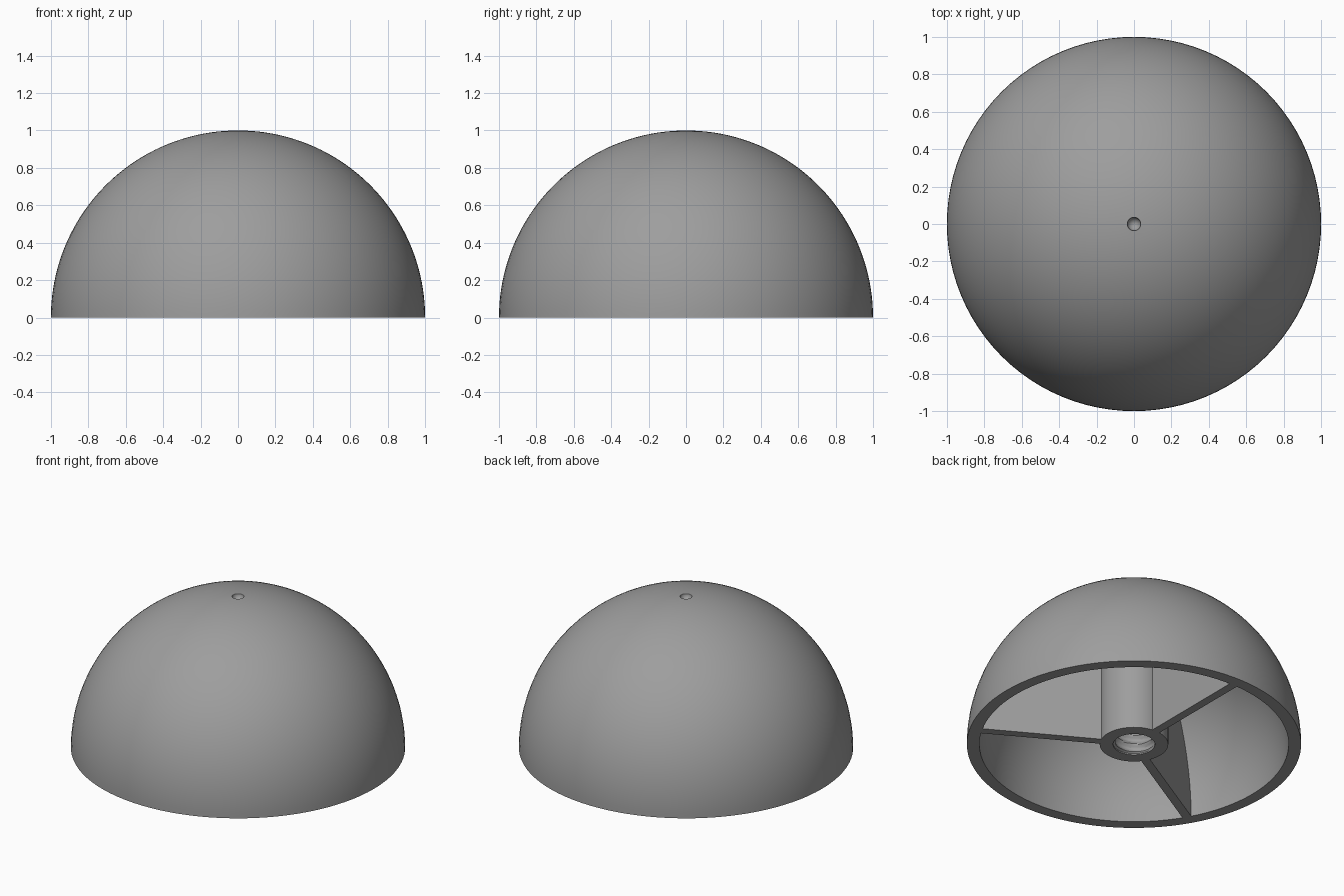
import bpy, bmesh, math

if "Cube" in bpy.data.objects:
    bpy.data.objects.remove(bpy.data.objects["Cube"])

R_OUT, R_IN = 1.0, 0.925        # dome shell radii
HUB_R, BORE_R = 0.205, 0.125    # centre boss and its threaded bore
BORE_TOP, PITCH, CREST = 0.5, 0.06, 0.015
RIB_T = 0.055
SEGS = 96

grey = bpy.data.materials.new("mid_grey")
grey.diffuse_color = (0.34, 0.34, 0.34, 1)
grey.use_nodes = True
grey.node_tree.nodes["Principled BSDF"].inputs["Base Color"].default_value = grey.diffuse_color


def finish(name, bm):
    """Weld, orient and shade the mesh, then link it as a named object."""
    bmesh.ops.remove_doubles(bm, verts=bm.verts, dist=1e-5)
    bmesh.ops.recalc_face_normals(bm, faces=bm.faces)
    mesh = bpy.data.meshes.new(name)
    bm.to_mesh(mesh)
    bm.free()
    mesh.materials.append(grey)
    obj = bpy.data.objects.new(name, mesh)
    bpy.context.collection.objects.link(obj)
    bpy.ops.object.select_all(action='DESELECT')
    obj.select_set(True)
    bpy.context.view_layer.objects.active = obj
    bpy.ops.object.shade_smooth_by_angle(angle=math.radians(30))
    return obj


def lathe(name, profile, closed=False, radius=lambda r, z, a: r):
    """Spin an (r, z) profile round the z axis; radius() may vary by angle."""
    bm = bmesh.new()
    rows = []
    for r, z in profile:
        row = []
        for j in range(SEGS):
            a = 2 * math.pi * j / SEGS
            q = radius(r, z, a)
            row.append(bm.verts.new((q * math.cos(a), q * math.sin(a), z)))
        rows.append(row)
    pairs = list(zip(rows, rows[1:]))
    if closed:
        pairs.append((rows[-1], rows[0]))
    for lo, hi in pairs:
        for j in range(SEGS):
            k = (j + 1) % SEGS
            bm.faces.new((lo[j], lo[k], hi[k], hi[j]))
    return finish(name, bm)


def arc(r, a0, a1, n, z0=0.0):
    """Points of an arc in the (r, z) plane, angles measured from the r axis."""
    return [(r * math.cos(a0 + (a1 - a0) * i / n),
             z0 + r * math.sin(a0 + (a1 - a0) * i / n)) for i in range(n + 1)]


# Hollow dome with a small round dimple at the crown
half = math.pi / 2
DIMPLE = 0.036
crown = math.acos(DIMPLE / R_OUT)
dome = (arc(DIMPLE, -half, 0, 6, math.sin(crown))
        + arc(R_OUT, crown, 0, 40)[1:]
        + arc(R_IN, 0, half, 40))
lathe("dome_shell", dome)


# Centre boss with a blind threaded bore
def thread(r, z, a):
    if r != BORE_R or not 0.01 < z < BORE_TOP - 0.001:
        return r
    phase = (z / PITCH - a / (2 * math.pi)) % 1
    ridge = max(0.0, 1 - abs(phase - 0.5) * 2.6)
    return r - CREST * ridge


steps = 64
boss = [(0, 0.93), (HUB_R, 0.93), (HUB_R, 0)]
boss += [(BORE_R, BORE_TOP * i / steps) for i in range(steps + 1)]
boss += [(0, BORE_TOP)]
lathe("threaded_boss", boss, radius=thread)

# Three upright ribs joining the boss to the shell
RIB_R, RIB_START = 0.935, HUB_R - 0.012
outline = [(RIB_START, 0)] + arc(RIB_R, 0, math.acos(RIB_START / RIB_R), 32)
for n in range(3):
    a = math.radians(90 + 120 * n)
    c, s = math.cos(a), math.sin(a)
    bm = bmesh.new()
    sides = []
    for t in (-RIB_T / 2, RIB_T / 2):
        sides.append([bm.verts.new((r * c - t * s, r * s + t * c, z))
                      for r, z in outline])
    for side in sides:
        bm.faces.new(side)
    for i in range(len(outline)):
        k = (i + 1) % len(outline)
        bm.faces.new((sides[0][i], sides[0][k], sides[1][k], sides[1][i]))
    finish(f"rib_{n + 1}", bm)
